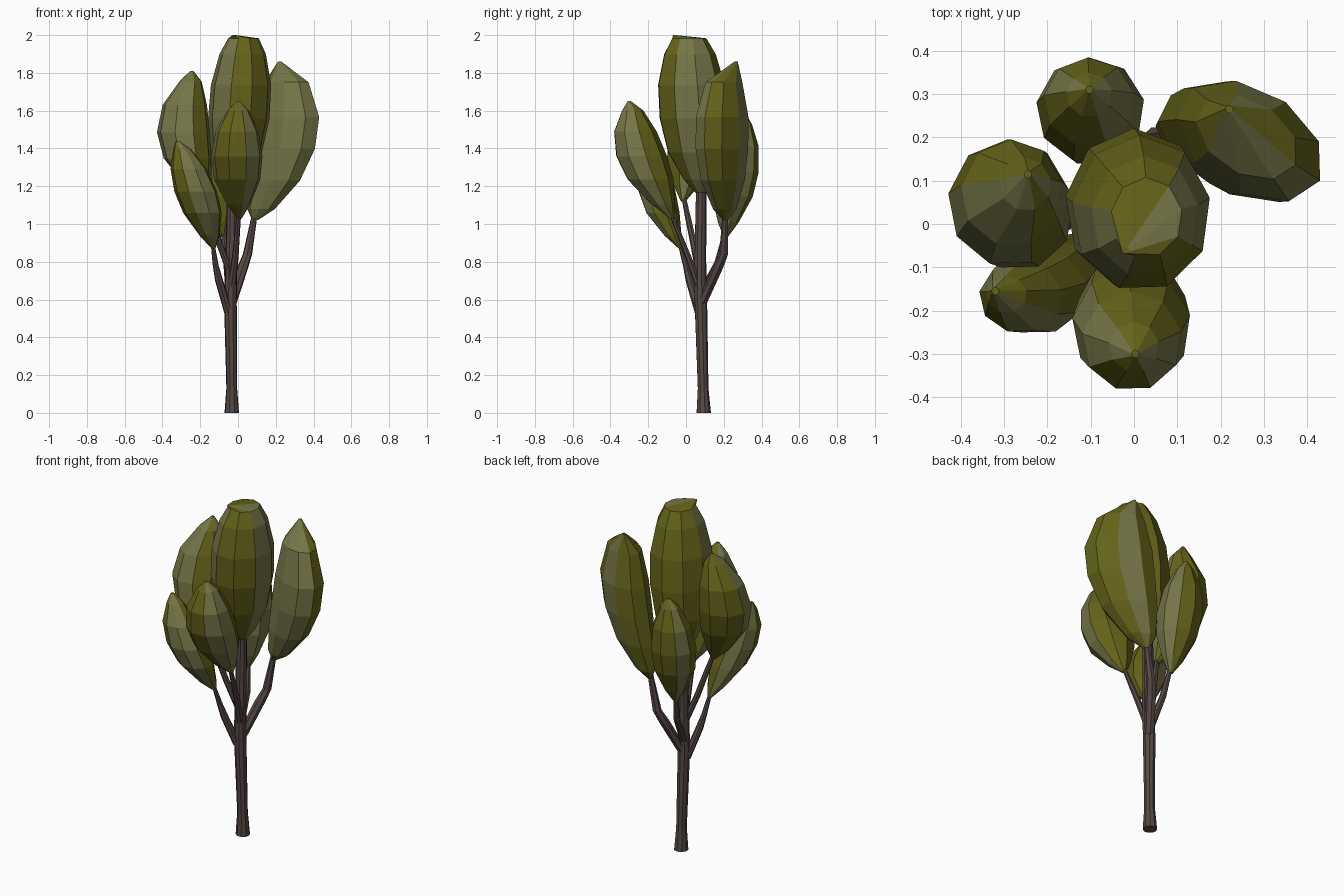
import bpy, bmesh, math
from mathutils import Vector

if "Cube" in bpy.data.objects:
    bpy.data.objects.remove(bpy.data.objects["Cube"])


def material(name, color):
    m = bpy.data.materials.new(name)
    m.diffuse_color = (*color, 1)
    m.use_nodes = True
    m.node_tree.nodes["Principled BSDF"].inputs["Base Color"].default_value = m.diffuse_color
    return m


LEAF = material("leaf_olive", (0.13, 0.125, 0.01))
PALE = material("leaf_pale", (0.18, 0.18, 0.065))
BARK = material("bark_brown", (0.095, 0.066, 0.06))


def loft(name, rings, mats, pale=()):
    """Skin point rings and cap both ends; pale columns use the second material."""
    bm = bmesh.new()
    rows = [[bm.verts.new(p) for p in r] for r in rings]
    n = len(rows[0])
    for a, b in zip(rows, rows[1:]):
        for i in range(n):
            j = (i + 1) % n
            f = bm.faces.new((a[i], a[j], b[j], b[i]))
            f.material_index = int(i in pale)
    bm.faces.new(rows[0][::-1])
    bm.faces.new(rows[-1])
    bmesh.ops.recalc_face_normals(bm, faces=bm.faces)
    me = bpy.data.meshes.new(name)
    bm.to_mesh(me)
    bm.free()
    for m in mats:
        me.materials.append(m)
    bpy.context.collection.objects.link(bpy.data.objects.new(name, me))


def ring(c, rx, ry, n, rot=0):
    pts = []
    for i in range(n):
        a = 2 * math.pi * i / n - rot + 0.2
        x, y = rx * math.cos(a), ry * math.sin(a)
        pts.append(Vector(c) + Vector((x * math.cos(rot) - y * math.sin(rot),
                                       x * math.sin(rot) + y * math.cos(rot), 0)))
    return pts


POINTED = [(0, .09), (.12, .46), (.33, .9), (.53, 1), (.74, .84), (.92, .42)]
BLUNT = [(0, .09), (.1, .46), (.27, .84), (.48, 1), (.69, .98), (.88, .76), (.98, .5)]


def foliage(name, bottom, mid, top, tip, rx, ry, pale, rot=0, profile=POINTED, n=9):
    """Leaf clump along a bent axis through bottom, mid and top, closed at the tip."""
    b, m, t = map(Vector, (bottom, mid, top))
    ctrl = 2 * m - (b + t) / 2
    rings = []
    for u, r in profile:
        c = b * (1 - u) ** 2 + ctrl * 2 * u * (1 - u) + t * u * u
        c.z = b.z + (t.z - b.z) * u
        rings.append(ring(c, rx * r, ry * r, n, math.radians(rot)))
    rings.append(ring((*tip, t.z), .009, .009, n, math.radians(rot)))
    loft(name, rings, (LEAF, PALE), pale)


def limb(name, path, n=7):
    """Tapered limb; path entries are x, y, z, radius."""
    loft(name, [ring(p[:3], p[3], p[3], n) for p in path], (BARK,))


# trunk with flared foot
limb("trunk", [(-.033, .093, 0, .039), (-.033, .09, .13, .029), (-.04, .078, .58, .034),
               (-.035, .075, .8, .032), (-.03, .08, 1.2, .028)], 9)

# branches
limb("branch_right", [(-.035, .085, .58, .028), (.025, .17, .77, .03), (.05, .2, .84, .025), (.09, .21, 1.06, .015)])
limb("branch_back", [(-.045, .085, .64, .022), (-.06, .17, .8, .019), (-.08, .215, .98, .012)])
limb("branch_low_left", [(-.05, .07, .53, .024), (-.1, .02, .7, .022), (-.118, 0, .78, .016), (-.135, -.035, .9, .01)])
limb("branch_left", [(-.04, .07, .74, .02), (-.1, .04, .9, .018), (-.14, .01, 1.04, .016), (-.18, -.02, 1.18, .011)])
limb("branch_front", [(-.035, .07, .66, .022), (-.015, .015, .82, .018), (.005, -.08, 1.06, .012)])

# leaf clumps
foliage("leaves_crown", (-.03, .08, 1.15), (.006, .035, 1.57), (.03, .015, 2), (-.02, -.06),
        .165, .185, (8, 0, 4, 5), profile=BLUNT)
foliage("leaves_right", (.09, .21, 1.02), (.255, .19, 1.44), (.24, .21, 1.86), (.22, .265),
        .185, .12, (5, 6, 7, 1), -32,
        [(0, .09), (.07, .44), (.25, .83), (.45, 1), (.65, 1), (.87, .7)])
foliage("leaves_left", (-.17, -.015, 1.12), (-.287, .045, 1.48), (-.23, .1, 1.81), (-.245, .115),
        .142, .147, (4, 5, 6, 8), profile=POINTED)
foliage("leaves_low_left", (-.13, -.03, .87), (-.218, -.152, 1.17), (-.31, -.155, 1.44), (-.32, -.155),
        .115, .1, (6, 7, 2, 3))
foliage("leaves_front", (.008, -.075, 1.03), (-.006, -.232, 1.35), (.003, -.285, 1.65), (.003, -.3),
        .138, .138, (7, 8, 3, 4))
foliage("leaves_back", (-.08, .21, .93), (-.1, .26, 1.25), (-.103, .305, 1.58), (-.103, .31),
        .126, .122, (7, 8, 0, 3))
